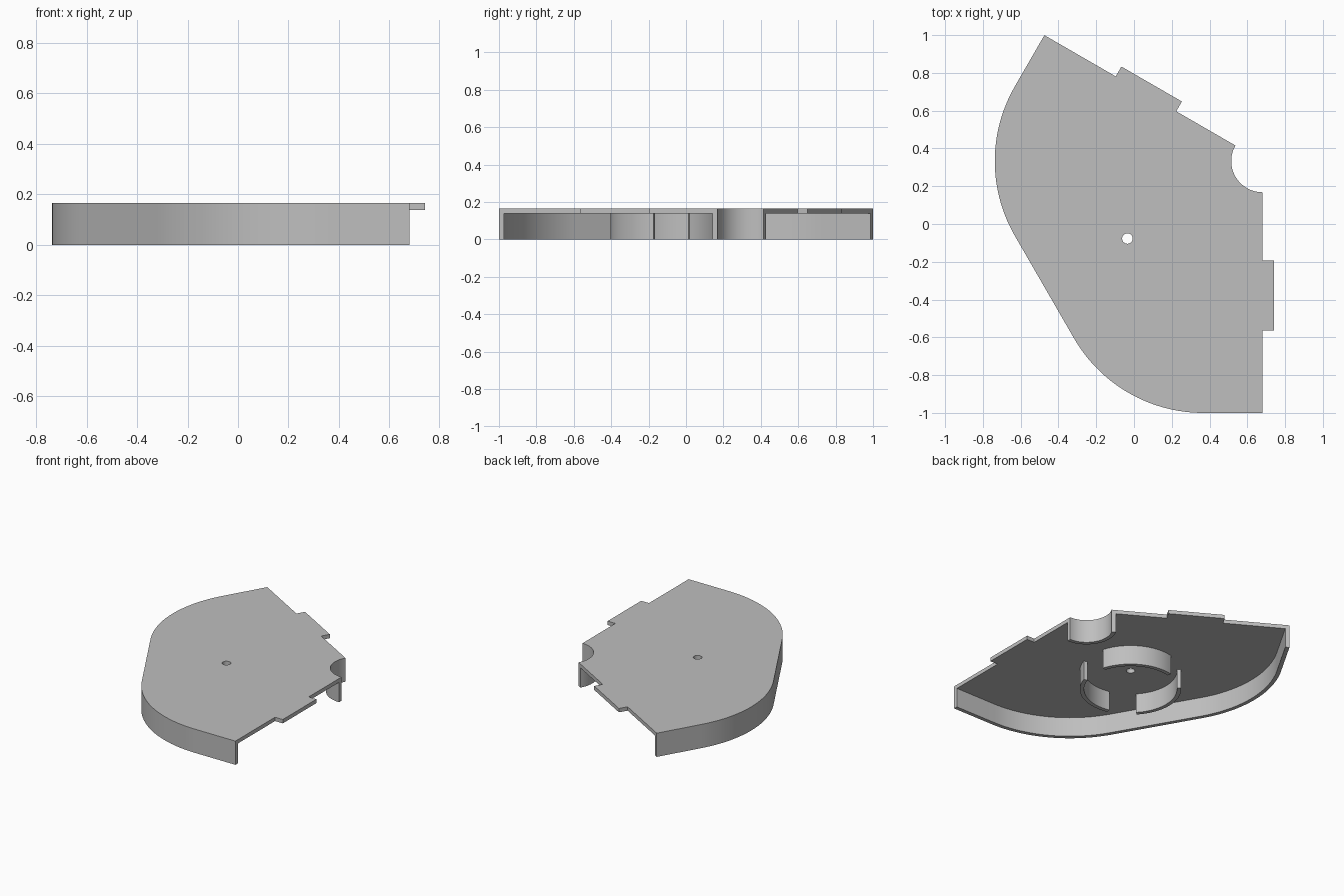
import bpy
import bmesh
from math import radians, cos, sin
from mathutils import Vector

cube = bpy.data.objects.get("Cube")
if cube:
    bpy.data.objects.remove(cube, do_unlink=True)

grey = bpy.data.materials.new("plain grey")
grey.use_nodes = True
COLOUR = (0.52, 0.52, 0.52, 1)
grey.diffuse_color = COLOUR
grey.node_tree.nodes["Principled BSDF"].inputs["Base Color"].default_value = COLOUR

CORNER = Vector((0.68, 0.333))   # where both straight edges would meet
HUB = Vector((-0.035, -0.077))
REACH = 1.333                    # corner to each tip
BEND = 0.79                      # radius of the two rounded lobes
LOBE = 0.627                     # corner to each lobe centre
NOTCH = 0.165
WALL = 0.027
UNDER, TOP = 0.138, 0.165


def polar(centre, r, deg):
    return centre + r * Vector((cos(radians(deg)), sin(radians(deg))))


def arc(centre, r, start, end, steps):
    return [polar(centre, r, start + (end - start) * i / steps) for i in range(steps + 1)]


def rim(inset):
    """Tip-to-tip curved edge, moved inwards by inset."""
    r = BEND - inset
    lower = arc(polar(CORNER, LOBE, 240), r, 270, 210, 30)
    upper = arc(polar(CORNER, LOBE, 180), r, 210, 150, 30)
    return ([polar(CORNER, REACH - inset, 270)] + lower + upper
            + [polar(CORNER, REACH - inset, 150)])


def tab(edge, outward):
    """Four corners of a tab on a straight edge, from its far end inwards."""
    far, near = polar(CORNER, 0.897, edge), polar(CORNER, 0.527, edge)
    return [far, polar(far, 0.06, outward), polar(near, 0.06, outward), near]


def prism(name, loops, z0, z1):
    """Solid from closed outlines; outlines after the first are holes."""
    bm = bmesh.new()
    caps = ([], [])
    for pts in loops:
        rings = [[bm.verts.new((p.x, p.y, z)) for p in pts] for z in (z0, z1)]
        for i in range(len(pts)):
            j = (i + 1) % len(pts)
            bm.faces.new((rings[0][i], rings[0][j], rings[1][j], rings[1][i]))
            for cap, ring in zip(caps, rings):
                cap.append(bm.edges.get((ring[i], ring[j])))
    for cap in caps:
        bmesh.ops.triangle_fill(bm, use_beauty=True, edges=cap, normal=(0, 0, 1))
    bmesh.ops.recalc_face_normals(bm, faces=bm.faces)
    mesh = bpy.data.meshes.new(name)
    bm.to_mesh(mesh)
    bm.free()
    mesh.materials.append(grey)
    obj = bpy.data.objects.new(name, mesh)
    bpy.context.collection.objects.link(obj)
    bpy.ops.object.select_all(action="DESELECT")
    obj.select_set(True)
    bpy.context.view_layer.objects.active = obj
    bpy.ops.object.shade_smooth_by_angle(angle=radians(25))
    return obj


# Cover plate with two edge tabs, a round notch and a small hole
outline = (rim(0) + tab(150, 60) + arc(CORNER, NOTCH, 150, 270, 24)
           + tab(270, 0)[::-1])
hole = arc(HUB, 0.028, 0, 345, 23)
prism("cover_plate", [outline, hole], UNDER, TOP)

# Skirt under the curved edge
prism("outer_wall", [rim(0) + rim(WALL)[::-1]], 0, UNDER)

# Wall around the notch
prism("notch_wall", [arc(CORNER, NOTCH, 150, 270, 24)
                     + arc(CORNER, NOTCH + WALL, 270, 150, 24)], 0, UNDER)

# Split ring around the hole
for n in range(3):
    a, b = 120 * n + 17, 120 * n + 103
    prism(f"ring_segment_{n + 1}", [arc(HUB, 0.328, a, b, 20)
                                    + arc(HUB, 0.328 - WALL, b, a, 20)], 0, UNDER)
